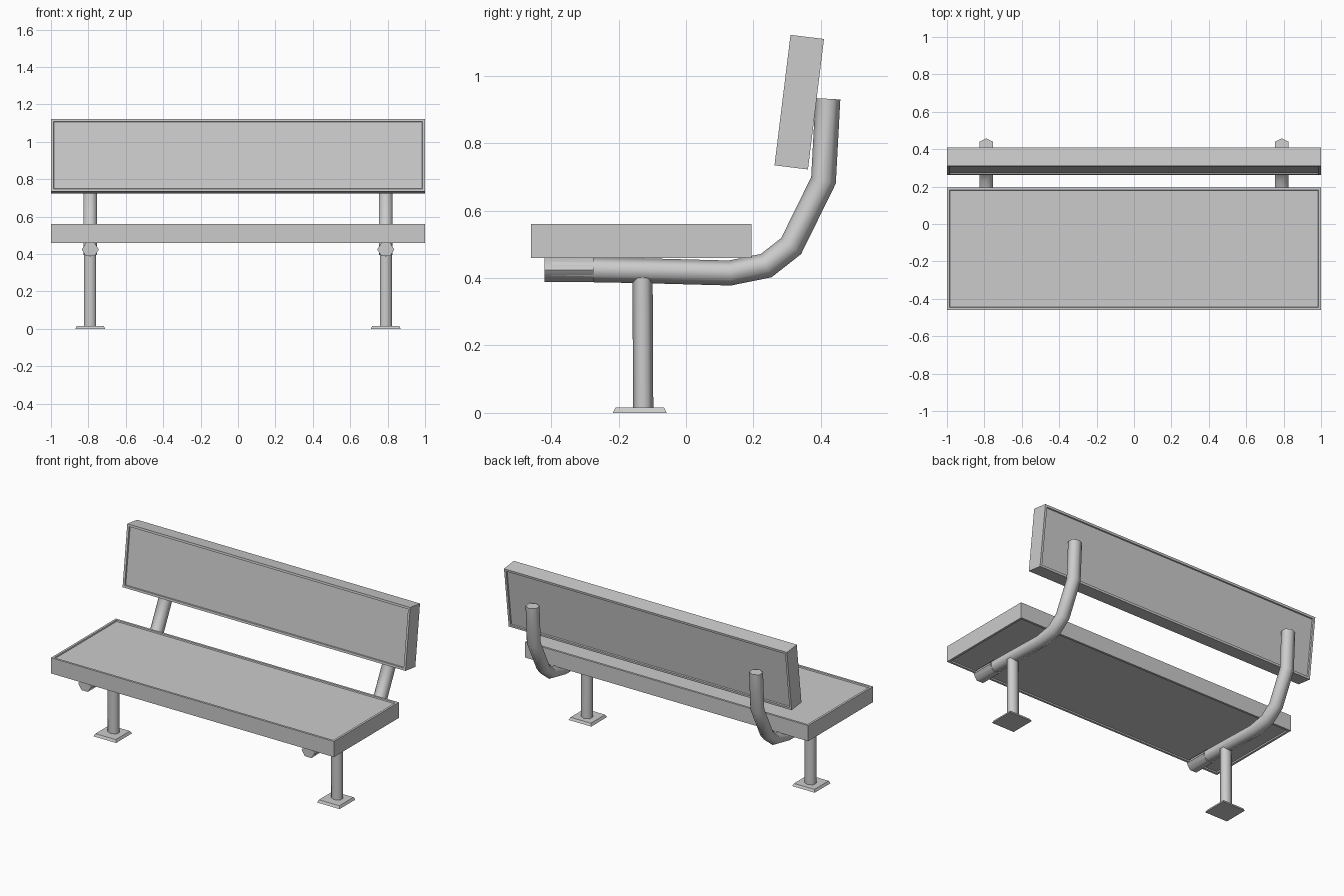
import bpy, bmesh
from math import sin, cos, pi, radians
from mathutils import Vector, Matrix

if "Cube" in bpy.data.objects:
    bpy.data.objects.remove(bpy.data.objects["Cube"])


def finish(bm, name, smooth=None):
    bmesh.ops.recalc_face_normals(bm, faces=bm.faces)
    me = bpy.data.meshes.new(name)
    bm.to_mesh(me)
    bm.free()
    ob = bpy.data.objects.new(name, me)
    bpy.context.collection.objects.link(ob)
    if smooth:
        bpy.ops.object.select_all(action='DESELECT')
        ob.select_set(True)
        bpy.context.view_layer.objects.active = ob
        bpy.ops.object.shade_smooth_by_angle(angle=radians(smooth))
    return ob


def framed_board(name, size, loc, tilt=0.0):
    """Board whose two large faces are panels slightly recessed in a rim."""
    bm = bmesh.new()
    bmesh.ops.create_cube(bm, size=1, matrix=Matrix.Diagonal((*size, 1)))
    big = [f for f in bm.faces if abs(f.normal.z) > 0.9]
    bmesh.ops.inset_individual(bm, faces=big, thickness=0.02, depth=0)
    bmesh.ops.inset_individual(bm, faces=big, thickness=0.003, depth=-0.008)
    bm.transform(Matrix.Translation(loc) @ Matrix.Rotation(tilt, 4, 'X'))
    return finish(bm, name)


def tube(name, x, path, rx, rn, sides=6, turn=0.0):
    """Sweep a polygon along (y, z) points with mitred joints."""
    bm = bmesh.new()
    pts = [Vector((0, y, z)) for y, z in path]
    rings = []
    for i, p in enumerate(pts):
        a = (p - pts[max(i - 1, 0)]).normalized()
        b = (pts[min(i + 1, len(pts) - 1)] - p).normalized()
        t = (a + b).normalized()
        n = Vector((0, -t.z, t.y))
        miter = 1 / max(t.dot(a), t.dot(b))
        ring = []
        for k in range(sides):
            w = 2 * pi * k / sides + turn
            ring.append(bm.verts.new(p + n * cos(w) * rn * miter
                                     + Vector((x + rx * sin(w), 0, 0))))
        rings.append(ring)
    for r, s in zip(rings, rings[1:]):
        for k in range(sides):
            j = (k + 1) % sides
            bm.faces.new((r[k], r[j], s[j], s[k]))
    bm.faces.new(rings[0])
    bm.faces.new(rings[-1])
    return finish(bm, name, 65)


# Seat and backrest
framed_board("seat", (2.0, 0.655, 0.10), (0, -0.1325, 0.51))
framed_board("backrest", (2.0, 0.39, 0.10), (0, 0.336, 0.922), radians(90 - 7))

# Bent support rail, running under the seat and up behind the backrest
rail = [(-0.40, 0.427), (-0.13, 0.422), (0.13, 0.415), (0.238, 0.437),
        (0.312, 0.495), (0.408, 0.69), (0.421, 0.932)]

for side, tag in ((-1, "left"), (1, "right")):
    x = side * 0.79
    tube(f"{tag}_support_rail", x, rail, 0.042, 0.037)
    # Wider sleeve on the front end of the rail
    tube(f"{tag}_rail_sleeve", x, [(-0.42, 0.424), (-0.275, 0.424)],
         0.046, 0.041, turn=pi / 6)
    # Post
    tube(f"{tag}_post", x, [(-0.127, 0.01), (-0.129, 0.42)], 0.037, 0.03)
    # Foot plate, tapering slightly upward
    bm = bmesh.new()
    bmesh.ops.create_cone(bm, cap_ends=True, segments=4,
                          radius1=0.08 * 2 ** 0.5, radius2=0.072 * 2 ** 0.5, depth=0.016)
    bm.transform(Matrix.Translation((x, -0.137, 0.008)) @ Matrix.Rotation(pi / 4, 4, 'Z'))
    bm.normal_update()
    # create_cone may already be axis-aligned; keep the plate square to the axes
    if max(v.co.x for v in bm.verts) - x > 0.1:
        m = Matrix.Translation((x, -0.137, 0))
        bm.transform(m @ Matrix.Rotation(pi / 4, 4, 'Z') @ m.inverted())
    finish(bm, f"{tag}_foot_plate")
